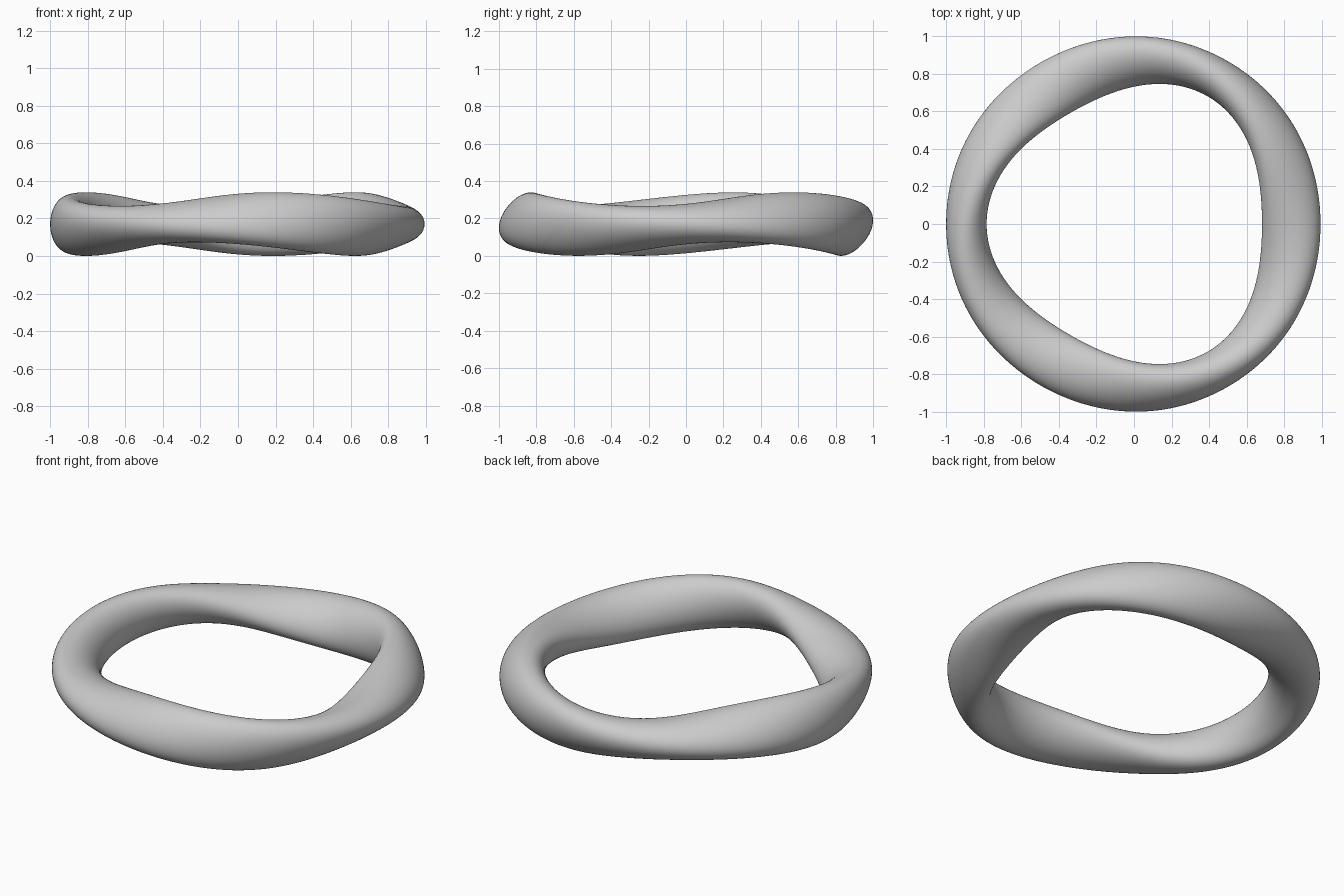
import bpy
import bmesh
from math import sin, cos, pi

cube = bpy.data.objects.get("Cube")
if cube:
    bpy.data.objects.remove(cube, do_unlink=True)

RINGS, SIDES = 192, 48
RADIUS, MID_Z = 0.866, 0.17
LONG, SHORT = 0.156, 0.108   # half axes of the oval section
DRIFT = 0.0275               # how far the section wanders off the centre circle


def section_point(theta, psi):
    """Point on the oval section, which makes three half turns around the ring."""
    twist = -1.5 * theta
    u, v = LONG * cos(psi), SHORT * sin(psi)
    r = RADIUS + u * cos(twist) - v * sin(twist) - DRIFT * cos(2 * twist)
    z = MID_Z + u * sin(twist) + v * cos(twist) - DRIFT * sin(2 * twist)
    return r * cos(theta), r * sin(theta), z


# Twisted ring surface
bm = bmesh.new()
rings = [[bm.verts.new(section_point(2 * pi * i / RINGS, 2 * pi * j / SIDES))
          for j in range(SIDES)] for i in range(RINGS)]

# The last ring meets the first one half a turn round
rings.append(rings[0][SIDES // 2:] + rings[0][:SIDES // 2])
for a, b in zip(rings, rings[1:]):
    for j in range(SIDES):
        k = (j + 1) % SIDES
        bm.faces.new((a[j], b[j], b[k], a[k]))
bmesh.ops.recalc_face_normals(bm, faces=bm.faces)
for f in bm.faces:
    f.smooth = True

mesh = bpy.data.meshes.new("twisted_ring")
bm.to_mesh(mesh)
bm.free()
ring = bpy.data.objects.new("twisted_ring", mesh)
bpy.context.collection.objects.link(ring)

# Plain grey
grey = bpy.data.materials.new("light_grey")
grey.use_nodes = True
color = (0.6, 0.6, 0.6, 1)
grey.diffuse_color = color
grey.node_tree.nodes["Principled BSDF"].inputs["Base Color"].default_value = color
mesh.materials.append(grey)
